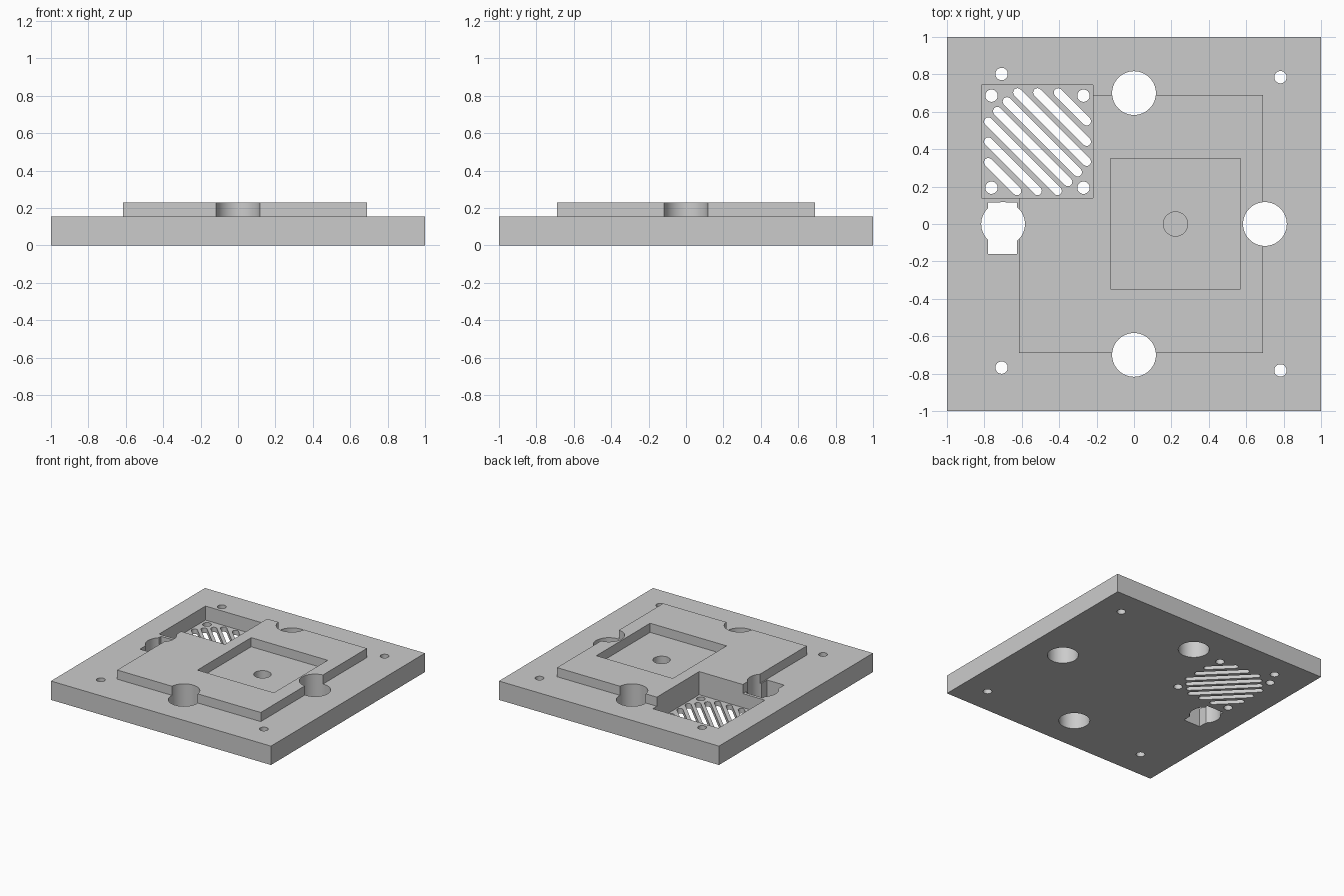
import bpy
import bmesh
from math import cos, sin, pi, atan2, radians

cube = bpy.data.objects.get("Cube")
if cube:
    bpy.data.objects.remove(cube, do_unlink=True)

BASE_TOP, PLATE_TOP, ABOVE, BELOW = 0.155, 0.23, 0.4, -0.1
FAN_FLOOR = 0.04

grey = bpy.data.materials.new("light grey")
grey.use_nodes = True
grey.diffuse_color = (0.6, 0.6, 0.6, 1)
grey.node_tree.nodes["Principled BSDF"].inputs["Base Color"].default_value = (0.6, 0.6, 0.6, 1)


def prism(name, outline, z0, z1):
    """Extrude a flat counter-clockwise outline from z0 to z1."""
    bm = bmesh.new()
    face = bm.faces.new([bm.verts.new((x, y, z0)) for x, y in outline])
    top = bmesh.ops.extrude_face_region(bm, geom=[face])["geom"]
    verts = [v for v in top if isinstance(v, bmesh.types.BMVert)]
    bmesh.ops.translate(bm, vec=(0, 0, z1 - z0), verts=verts)
    bmesh.ops.recalc_face_normals(bm, faces=bm.faces)
    mesh = bpy.data.meshes.new(name)
    bm.to_mesh(mesh)
    bm.free()
    mesh.materials.append(grey)
    obj = bpy.data.objects.new(name, mesh)
    bpy.context.collection.objects.link(obj)
    return obj


def rect(x0, x1, y0, y1):
    return [(x0, y0), (x1, y0), (x1, y1), (x0, y1)]


def arc(x, y, r, start, sweep, n):
    return [(x + r * cos(start + sweep * i / n), y + r * sin(start + sweep * i / n))
            for i in range(n + 1)]


def circle(x, y, r, n=48):
    return arc(x, y, r, 0, 2 * pi, n)[:-1]


def slot(x0, y0, x1, y1, r):
    """Round-ended slot between two points."""
    a = atan2(y1 - y0, x1 - x0)
    return arc(x1, y1, r, a - pi / 2, pi, 12) + arc(x0, y0, r, a + pi / 2, pi, 12)


def combine(target, tool, operation):
    tool.hide_render = True
    mod = target.modifiers.new("cut", "BOOLEAN")
    mod.operation, mod.solver, mod.object = operation, "EXACT", tool
    bpy.context.view_layer.objects.active = target
    bpy.ops.object.modifier_apply(modifier=mod.name)
    bpy.data.objects.remove(tool, do_unlink=True)


def cut(outline, z0=BELOW, z1=ABOVE):
    combine(body, prism("cutter", outline, z0, z1), "DIFFERENCE")


# Base slab with the raised plate
body = prism("mounting_plate", rect(-1, 1, -1, 1), 0, BASE_TOP)
combine(body, prism("raised_plate", rect(-0.615, 0.69, -0.69, 0.69), 0.08, PLATE_TOP), "UNION")

# Square recess with a blind centre hole
cut(rect(-0.125, 0.57, -0.348, 0.35), BASE_TOP)
cut(circle(0.222, 0, 0.065), 0.08)

# Four large through holes and the cable opening
for x, y in [(0, 0.7), (0, -0.7), (0.7, 0), (-0.7, 0)]:
    cut(circle(x, y, 0.117, 64))
cut(rect(-0.78, -0.625, -0.16, 0.115))

# Corner screw holes
for x, y in [(-0.708, 0.802), (0.783, 0.785), (0.783, -0.783), (-0.708, -0.768)]:
    cut(circle(x, y, 0.033, 32))

# Fan pocket with screw holes and diagonal vent slots
fx, fy = -0.516, 0.44
cut(rect(-0.815, -0.218, 0.14, 0.742), FAN_FLOOR)
for sx in (-1, 1):
    for sy in (-1, 1):
        cut(circle(fx + sx * 0.246, fy + sy * 0.246, 0.033, 32))
for a, b in [(0.11, 0.263), (0, 0.263), (-0.107, 0.263), (-0.163, 0.215)]:
    for s in (-1, 1):
        cut(slot(fx + s * a, fy + s * b, fx + s * b, fy + s * a, 0.023))

bpy.ops.object.select_all(action="DESELECT")
body.select_set(True)
bpy.context.view_layer.objects.active = body
bpy.ops.object.shade_smooth_by_angle(angle=radians(30))
